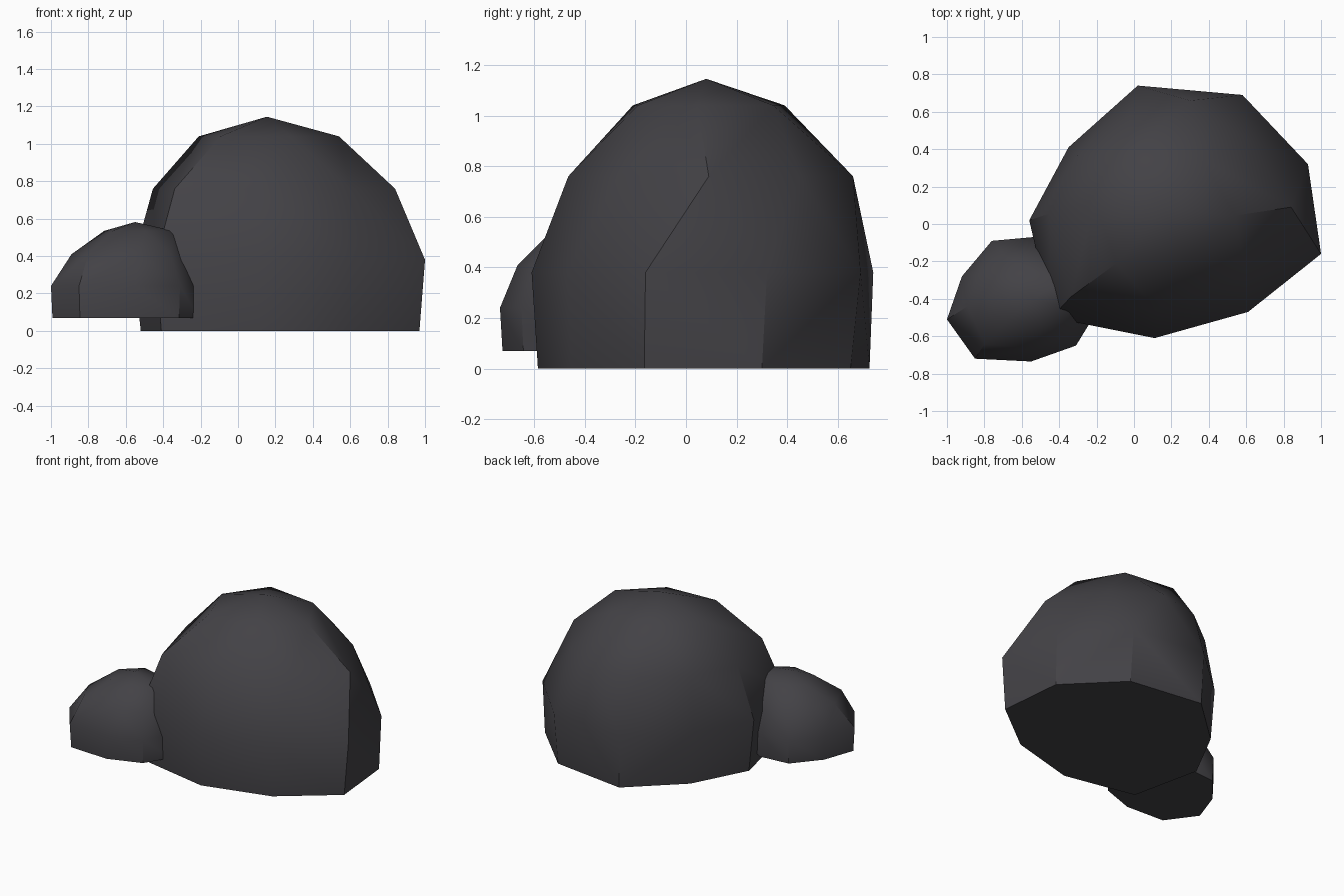
import bpy, bmesh, math

stone = bpy.data.materials.new("dark stone")
stone.diffuse_color = (0.056, 0.054, 0.061, 1)


def boulder(name, rings, apex, crease=35):
    """Convex rock wrapped around stacked rings of corner points (z, [(x, y)...])."""
    bm = bmesh.new()
    for z, points in rings:
        for x, y in points:
            bm.verts.new((x, y, z))
    bm.verts.new(apex)
    hull = bmesh.ops.convex_hull(bm, input=bm.verts)
    loose = {v for v in hull["geom_interior"] + hull["geom_unused"]
             if isinstance(v, bmesh.types.BMVert)}
    bmesh.ops.delete(bm, geom=list(loose), context='VERTS')
    bmesh.ops.dissolve_limit(bm, angle_limit=math.radians(1),
                             verts=bm.verts, edges=bm.edges)
    bmesh.ops.recalc_face_normals(bm, faces=bm.faces)
    # smooth surface with sharp base rim and worn ridges
    for f in bm.faces:
        f.smooth = True
    for e in bm.edges:
        e.smooth = e.calc_face_angle(0) < math.radians(crease)
    mesh = bpy.data.meshes.new(name)
    bm.to_mesh(mesh)
    bm.free()
    mesh.materials.append(stone)
    obj = bpy.data.objects.new(name, mesh)
    bpy.context.collection.objects.link(obj)
    return obj


# Large boulder
boulder("large_boulder", [
    (0.0, [(0.03, 0.725), (0.575, 0.65), (0.925, 0.30), (0.97, -0.165), (0.595, -0.455),
           (0.11, -0.585), (-0.41, -0.48), (-0.52, 0.02), (-0.32, 0.405)]),
    (0.38, [(0.02, 0.74), (0.58, 0.69), (0.93, 0.32), (1.0, -0.16), (0.61, -0.47),
            (0.11, -0.61), (-0.44, -0.50), (-0.56, 0.02), (-0.35, 0.41)]),
    (0.76, [(-0.03, 0.58), (0.30, 0.66), (0.61, 0.45), (0.84, 0.09), (0.60, -0.27),
            (0.13, -0.465), (-0.338, -0.39), (-0.455, 0.055), (-0.30, 0.37)]),
    (1.04, [(-0.01, 0.39), (0.365, 0.345), (0.54, 0.045), (0.285, -0.19),
            (-0.094, -0.21), (-0.21, 0.115)]),
], (0.155, 0.08, 1.145))

# Small boulder leaning against it
rim = [(-1.0, -0.51), (-0.92, -0.28), (-0.76, -0.09), (-0.54, -0.07), (-0.31, -0.20),
       (-0.20, -0.47), (-0.31, -0.65), (-0.55, -0.735), (-0.85, -0.72)]
foot = [(-0.60 + (x + 0.60) * 0.98, -0.40 + (y + 0.40) * 0.97) for x, y in rim]
boulder("small_boulder", [
    (0.07, foot),
    (0.24, rim),
    (0.41, [(-0.89, -0.44), (-0.83, -0.27), (-0.70, -0.16), (-0.52, -0.14), (-0.34, -0.24),
            (-0.28, -0.44), (-0.36, -0.60), (-0.53, -0.665), (-0.80, -0.644)]),
    (0.535, [(-0.715, -0.35), (-0.583, -0.235), (-0.36, -0.30), (-0.345, -0.45),
             (-0.496, -0.54), (-0.67, -0.51)]),
], (-0.55, -0.40, 0.582))
